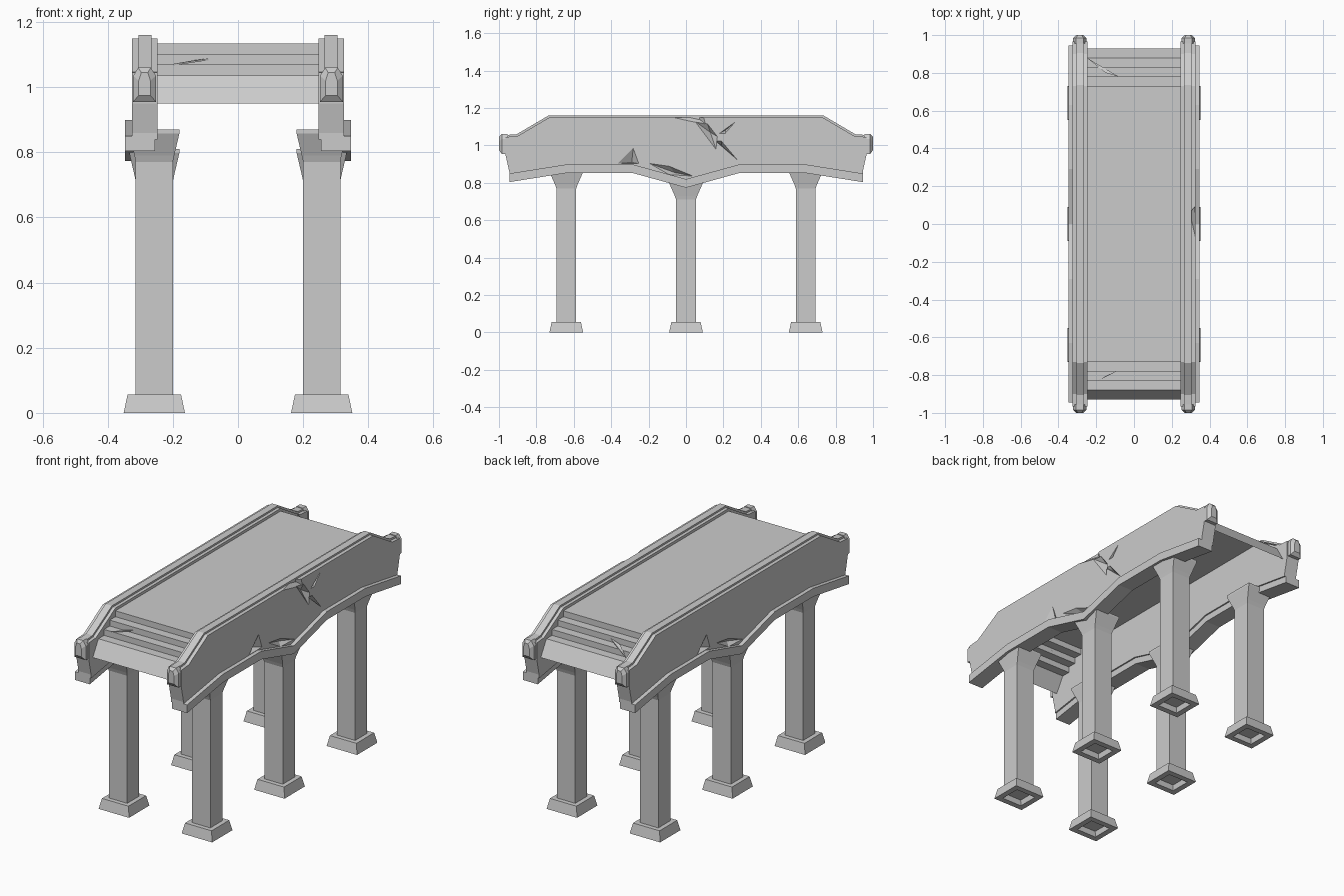
import bpy, bmesh

cube = bpy.data.objects.get("Cube")
if cube:
    bpy.data.objects.remove(cube, do_unlink=True)

stone = bpy.data.materials.new("grey_stone")
stone.use_nodes = True
GREY = (0.6, 0.6, 0.6, 1)
stone.diffuse_color = GREY
stone.node_tree.nodes["Principled BSDF"].inputs["Base Color"].default_value = GREY


def finish(name, bm, solid=True):
    if solid:
        bmesh.ops.recalc_face_normals(bm, faces=bm.faces[:])
    mesh = bpy.data.meshes.new(name)
    bm.to_mesh(mesh)
    bm.free()
    mesh.materials.append(stone)
    obj = bpy.data.objects.new(name, mesh)
    bpy.context.collection.objects.link(obj)
    return obj


def both_ends(half):
    """Mirror a y-z path that starts near the middle."""
    return [(-y, z) for y, z in reversed(half)] + [p for p in half if p[0] > 0]


def prism(name, outline, x0, x1):
    """Extrude a y-z outline along x."""
    bm = bmesh.new()
    face = bm.faces.new([bm.verts.new((x0, y, z)) for y, z in outline])
    ext = bmesh.ops.extrude_face_region(bm, geom=[face])["geom"]
    verts = [v for v in ext if isinstance(v, bmesh.types.BMVert)]
    bmesh.ops.translate(bm, verts=verts, vec=(x1 - x0, 0, 0))
    return finish(name, bm)


def loft(bm, rings, caps=True):
    """Skin rings of equal length; returns the first cap."""
    loops = [[bm.verts.new(p) for p in ring] for ring in rings]
    for a, b in zip(loops, loops[1:]):
        for i in range(len(a)):
            j = (i + 1) % len(a)
            bm.faces.new((a[i], a[j], b[j], b[i]))
    if caps:
        bm.faces.new(loops[-1])
        return bm.faces.new(loops[0][::-1])


def rect(cx, cy, hx, hy, z):
    return [(cx - hx, cy - hy, z), (cx + hx, cy - hy, z),
            (cx + hx, cy + hy, z), (cx - hx, cy + hy, z)]


def chip(wall, points, apex):
    """Carve a faceted chip with a pyramid cutter."""
    bm = bmesh.new()
    ring = [bm.verts.new(p) for p in points]
    tip = bm.verts.new(apex)
    bm.faces.new(ring)
    for i in range(len(ring)):
        bm.faces.new((ring[i], ring[(i + 1) % len(ring)], tip))
    cutter = finish("chip_cutter", bm)
    cutter.hide_render = True
    cutter.hide_set(True)
    mod = wall.modifiers.new("chip", 'BOOLEAN')
    mod.operation = 'DIFFERENCE'
    mod.solver = 'EXACT'
    mod.object = cutter


# Side walls, ridges and lower trim
arch = both_ends([(0, .82), (.29, .9), (.63, .9), (.945, .85)])
arch = sorted(set(arch + [(0, .82)]))
rim = both_ends([(.73, 1.15), (.9, 1.05), (.965, 1.045), (.965, .95), (.945, .86)])
ridge_top = both_ends([(.735, 1.16), (.905, 1.06), (.975, 1.055)])
ridge = ridge_top + [(y, z - .05) for y, z in reversed(ridge_top)]
trim = arch + [(y, z - .046) for y, z in reversed(arch)]
walls = {}
for side, label in ((1, "left"), (-1, "right")):
    walls[side] = prism(label + "_wall", rim + [(y, z - .01) for y, z in reversed(arch)],
                        side * .247, side * .325)
    prism(label + "_ridge", ridge, side * .265, side * .305)
    prism(label + "_trim", trim, side * .255, side * .347)

# Faceted knobs on the wall ends
for side in (1, -1):
    for end in (1, -1):
        bm = bmesh.new()
        rings = []
        for y, w, low, high in ((.955, .035, .955, 1.06), (.985, .035, .955, 1.06),
                                (1, .018, .975, 1.045)):
            c = w * .55
            rings.append([(side * .287 + dx, end * y, z) for dx, z in
                          ((-w, low), (w, low), (w, high - .025),
                           (c, high), (-c, high), (-w, high - .025))])
        loft(bm, rings)
        finish("end_knob", bm)

# Chips in the walls
x = .335
for tri, apex in (
        (((-.39, .9), (-.28, 1.01), (-.24, .9)), (-.29, .91)),
        (((-.24, .92), (-.1, .9), (.07, .83), (-.1, .84)), (-.06, .855)),
        (((-.2, 1.17), (.1, 1.17), (.12, 1.1), (0, 1.125)), (.06, 1.15)),
        (((.02, 1.15), (.11, 1.13), (.18, 1.04), (.17, .95)), (.13, 1.07)),
        (((.17, 1.06), (.28, 1.14), (.21, 1.06)), (.21, 1.08)),
        (((.15, 1.03), (.3, .9), (.19, 1.03)), (.19, 1.0))):
    chip(walls[1], [(x, y, z) for y, z in tri], (.295, *apex))
chip(walls[-1], [(-x, .39, .9), (-x, .28, 1.01), (-x, .24, .9)], (-.295, .29, .91))
chip(walls[-1], [(-x, .24, .92), (-x, .1, .9), (-x, -.07, .83), (-x, .1, .84)],
     (-.295, .06, .855))

# Deck and steps as one thin open sheet
half = []
level = 1.135
for i in range(4):
    edge = .73 + .05 * i
    half += [(edge, level), (edge, level - .033)] if i < 3 else [(edge, level)]
    level -= .033
half.append((.93, .95))
path = both_ends(half)
bm = bmesh.new()
rows = [[bm.verts.new((sx, y, z)) for sx in (-.25, .25)] for y, z in path]
for a, b in zip(rows, rows[1:]):
    bm.faces.new((a[0], a[1], b[1], b[0]))
finish("deck_and_steps", bm, solid=False)

# Cracked slivers on the steps
for name, pts in (("front_step_crack", ((-.2, -.835), (-.08, -.775), (-.14, -.8))),
                  ("back_step_crack", ((-.25, .88), (-.08, .78), (-.15, .8)))):
    bm = bmesh.new()
    low = [(px, py, 1.068 + .015 * (.83 - abs(py)) / .05) for px, py in pts]
    loft(bm, [low, [(px, py, pz + .005) for px, py, pz in low]])
    finish(name, bm)

# Pillars with flared capitals and hollow footings
for side in (1, -1):
    for cy in (-.64, 0, .64):
        cx = side * .257
        top = .81 if cy == 0 else .87
        bm = bmesh.new()
        loft(bm, [rect(cx, cy, .057, .053, .03), rect(cx, cy, .057, .053, top - .1),
                  rect(cx, cy, .061, .06, top - .08), rect(cx, cy, .077, .09, top - .012),
                  rect(cx, cy, .077, .09, top)])
        finish("pillar", bm)
        bm = bmesh.new()
        loft(bm, [rect(cx, cy, .057, .053, .057), rect(cx, cy, .082, .078, .057),
                  rect(cx, cy, .094, .09, 0), rect(cx, cy, .062, .058, 0),
                  rect(cx, cy, .057, .053, .03)], caps=False)
        finish("footing", bm)
